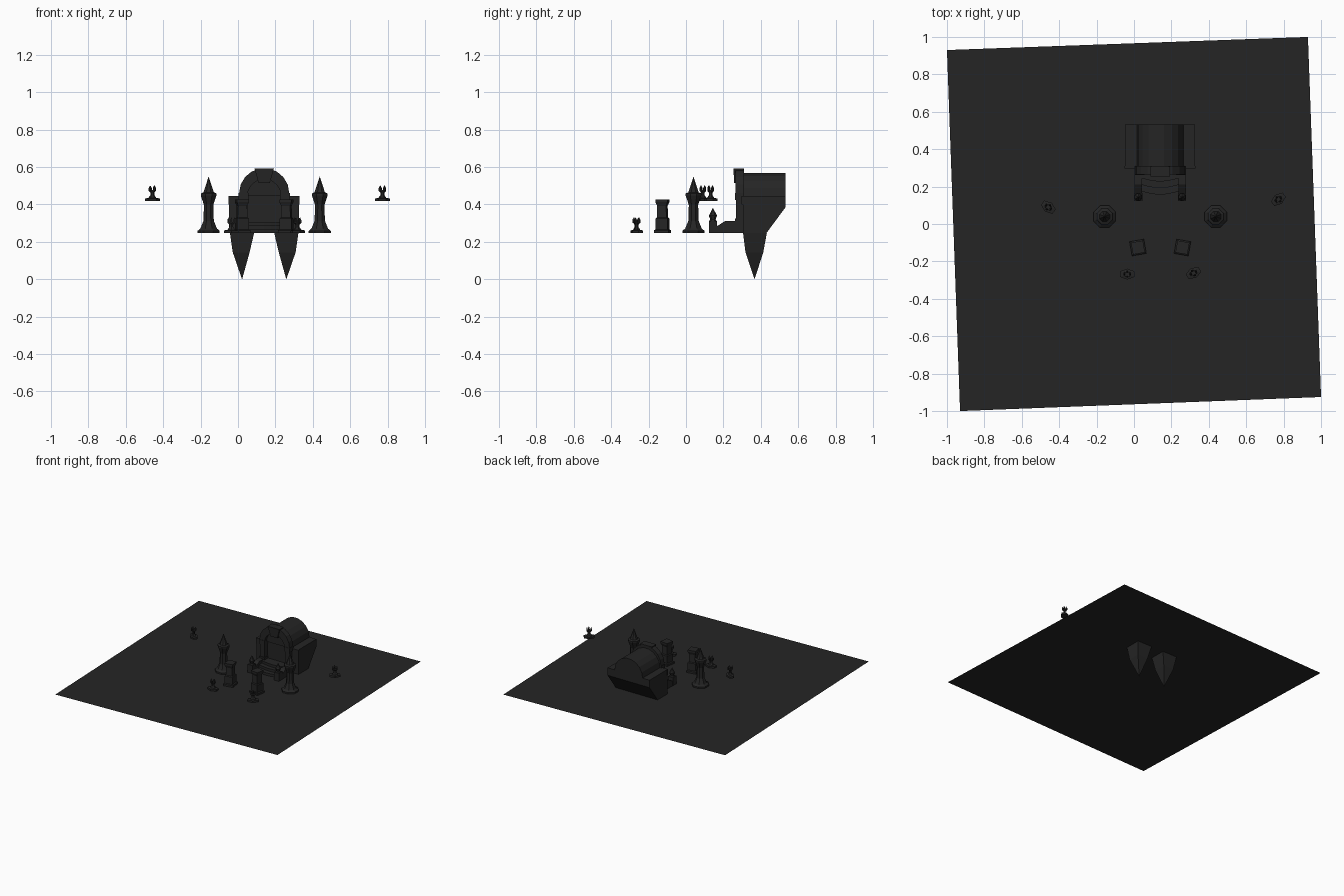
import bpy, bmesh, math
from mathutils import Matrix, Vector

if "Cube" in bpy.data.objects:
    bpy.data.objects.remove(bpy.data.objects["Cube"])

CX, G = 0.14, 0.247          # shrine axis, ground height

mat = bpy.data.materials.new("charcoal")
mat.diffuse_color = (0.018, 0.018, 0.018, 1)
mat.use_nodes = True
mat.node_tree.nodes["Principled BSDF"].inputs["Base Color"].default_value = mat.diffuse_color


def finish(name, bm):
    bmesh.ops.recalc_face_normals(bm, faces=bm.faces)
    me = bpy.data.meshes.new(name)
    bm.to_mesh(me)
    bm.free()
    me.materials.append(mat)
    ob = bpy.data.objects.new(name, me)
    bpy.context.collection.objects.link(ob)
    return ob


def loft(name, rings, caps=True):
    """Skin a list of equal-length point rings."""
    bm = bmesh.new()
    vs = [[bm.verts.new(p) for p in r] for r in rings]
    n = len(rings[0])
    for a, b in zip(vs, vs[1:]):
        for i in range(n):
            j = (i + 1) % n
            bm.faces.new((a[i], a[j], b[j], b[i]))
    if caps:
        bm.faces.new(vs[0])
        bm.faces.new(vs[-1])
    bmesh.ops.remove_doubles(bm, verts=bm.verts, dist=1e-5)
    return finish(name, bm)


def lathe(name, prof, n, loc, rot=0.0, sx=1.0, sy=1.0):
    """Turned part with n sides; prof is (radius, height)."""
    m = Matrix.Translation(loc) @ Matrix.Rotation(rot, 4, 'Z') @ Matrix.Diagonal((sx, sy, 1, 1))
    off = math.pi / n
    rings = [[m @ Vector((max(r, 1e-4) * math.cos(off + 2 * math.pi * i / n),
                          max(r, 1e-4) * math.sin(off + 2 * math.pi * i / n), z))
              for i in range(n)] for r, z in prof]
    return loft(name, rings)


def box(name, x0, x1, y0, y1, z0, z1):
    return loft(name, [[(x0, y0, z), (x1, y0, z), (x1, y1, z), (x0, y1, z)] for z in (z0, z1)])


def side_prism(name, yz, x0, x1):
    return loft(name, [[(x, y, z) for y, z in yz] for x in (x0, x1)])


def arc(r, zc, n=9):
    return [(CX + r * math.cos(math.pi * i / n), zc + r * math.sin(math.pi * i / n))
            for i in range(n + 1)]


# ground sheet, slightly turned
bm = bmesh.new()
bm.faces.new([bm.verts.new(p) for p in
              ((-0.93, -1, G), (1, -0.925, G), (0.93, 1, G), (-1, 0.93, G))])
finish("ground_sheet", bm)

# shrine body with undercut back
side_prism("shrine_body", [(0.305, G), (0.43, G), (0.532, 0.385), (0.532, 0.445), (0.305, 0.445)],
           CX - 0.187, CX + 0.187)
# barrel roof
roof = [(x, z) for x, z in arc(0.125, 0.445)]
loft("barrel_roof", [[(x, y, z) for x, z in roof] for y in (0.29, 0.532)])

# front arch band
outer, inner = arc(0.134, 0.46), arc(0.09, 0.445)
bm = bmesh.new()
grid = [[bm.verts.new((p[0], y, p[1])) for p, y in
         ((o, 0.265), (o, 0.31), (i, 0.31), (i, 0.265))] for o, i in zip(outer, inner)]
for a, b in zip(grid, grid[1:]):
    for k in range(4):
        bm.faces.new((a[k], a[(k + 1) % 4], b[(k + 1) % 4], b[k]))
bm.faces.new(grid[0])
bm.faces.new(grid[-1])
finish("arch_band", bm)

# keystone
loft("keystone", [[(CX - w, y, z), (CX + w, y, z), (CX + w, 0.307, z), (CX - w, 0.307, z)]
                  for w, y, z in ((0.03, 0.258, 0.515), (0.052, 0.253, 0.592))])

# parts mirrored left and right of the shrine axis
for s, tag in ((-1, "left"), (1, "right")):
    def pair(name, a, b, *r):
        x0, x1 = sorted((CX + s * a, CX + s * b))
        box(tag + "_" + name, x0, x1, *r)
    pair("door_pillar", 0.09, 0.13, 0.268, 0.31, G, 0.44)
    pair("pillar_foot", 0.086, 0.136, 0.262, 0.31, G, 0.325)
    pair("pillar_cap", 0.085, 0.137, 0.262, 0.31, 0.425, 0.46)
    pair("shoulder_ledge", 0.137, 0.19, 0.298, 0.31, 0.40, 0.445)
    # stair rail and its end post
    side_prism(tag + "_stair_rail", [(0.16, G), (0.305, G), (0.305, 0.312), (0.21, 0.312), (0.16, 0.28)],
               CX + s * 0.097, CX + s * 0.137)
    pair("stair_post", 0.095, 0.139, 0.122, 0.166, G, 0.312)
    lathe(tag + "_post_finial", [(0.02, 0.312), (0.014, 0.32), (0.022, 0.34), (0, 0.382)], 6,
          (CX + s * 0.117, 0.144, 0))
    # pointed root under the ground
    xc = CX + s * 0.118
    loft(tag + "_root_spike", [[(xc + s * u, v, z) for u, v in
                               ((a, c), (b, c), (b, d), (a, d))] for a, b, c, d, z in
                              ((-0.064, 0.065, 0.305, 0.432, G), (-0.04, 0.05, 0.318, 0.413, 0.144),
                               (0, 0.0005, 0.366, 0.3665, 0))])
    # octagonal lantern
    lathe(tag + "_lantern", [(0.064, 0), (0.064, 0.012), (0.048, 0.024), (0.03, 0.065), (0.027, 0.15),
                             (0.034, 0.17), (0.045, 0.20), (0.045, 0.212), (0.03, 0.218), (0, 0.302)],
          8, (CX + s * 0.297, 0.04, G))
    # square plinth
    lathe(tag + "_plinth", [(0.055, 0), (0.055, 0.015), (0.045, 0.02), (0.045, 0.078), (0.037, 0.084),
                            (0.034, 0.145), (0.046, 0.165), (0.046, 0.18)],
          4, (CX + s * 0.119, -0.126, G), s * math.radians(-10))

# rounded steps
for i in range(3):
    y0, z1 = 0.165 + 0.035 * i, G + 0.02 * (i + 1)
    pts = [(CX - 0.1 + 0.2 * k / 6, y0 - 0.018 * math.sin(math.pi * k / 6) + 0.01) for k in range(7)]
    pts += [(CX + 0.1, 0.305), (CX - 0.1, 0.305)]
    loft("step_%d" % (i + 1), [[(x, y, z) for x, y in pts] for z in (G, z1)])

# small torch stands, two on the ground and two raised
for i, (x, y, z, a) in enumerate(((-0.036, -0.268, G, 0), (0.318, -0.262, G, 30),
                                  (-0.458, 0.09, 0.418, -38), (0.772, 0.132, 0.418, 38))):
    r = math.radians(a)
    lathe("torch_foot_%d" % i, [(0.045, 0), (0.045, 0.014), (0.024, 0.017), (0.012, 0.032), (0.012, 0.045),
                                (0.023, 0.055), (0.023, 0.06), (0.01, 0.058)], 6, (x, y, z), r, 1, 0.65)
    for k in range(4):
        t = r + math.pi / 2 * k
        lathe("torch_prong_%d_%d" % (i, k), [(0.007, 0.055), (0.007, 0.07), (0, 0.084)], 4,
              (x + 0.016 * math.cos(t), y + 0.014 * math.sin(t), z), r)
